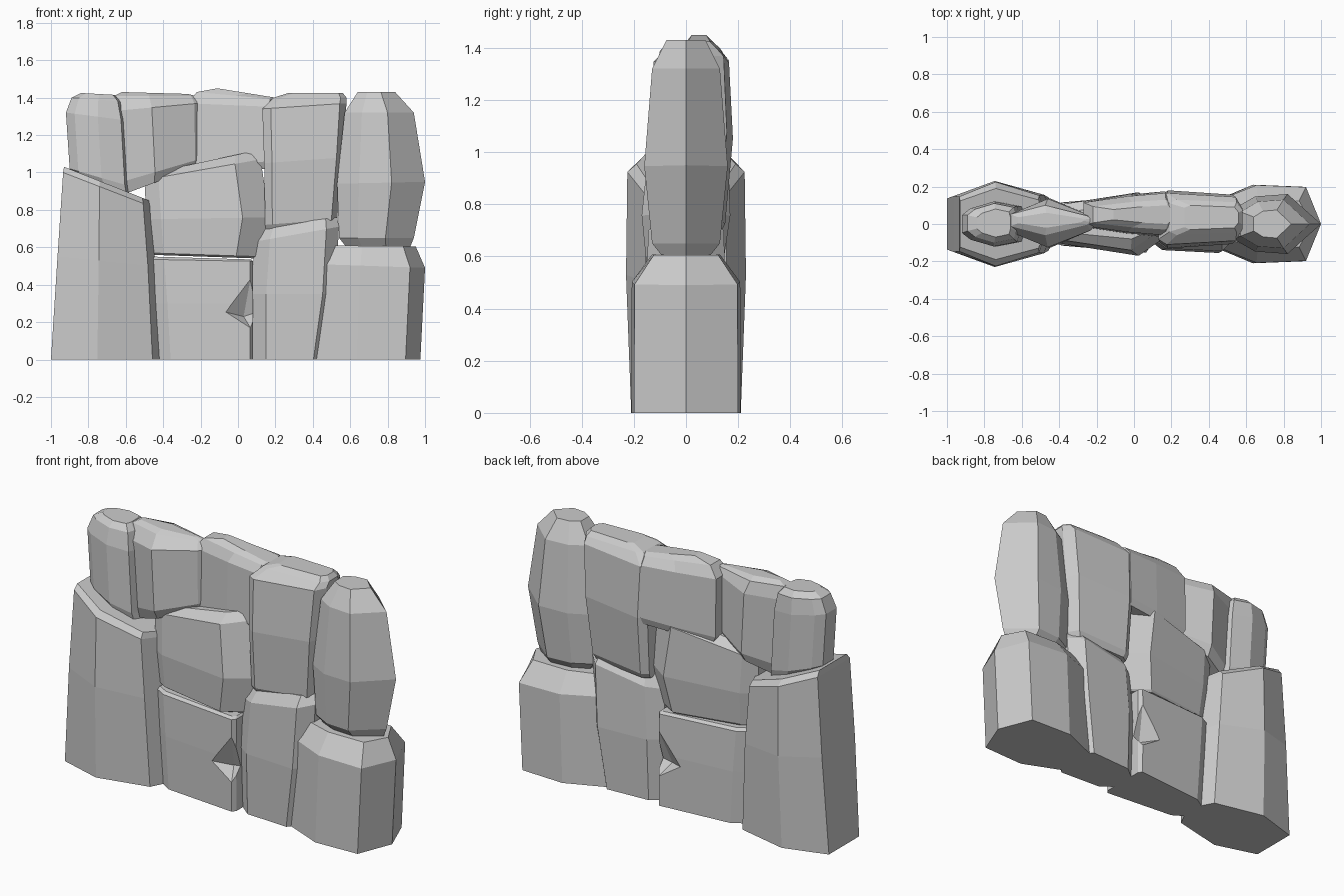
import bpy, bmesh


def stone(name, section, rings):
    """Loft a faceted stone upward. section: (u, v) across the half outline;
    ring: (z_left, z_right, x_left, x_right, y_front, y_back)."""
    bm = bmesh.new()
    loops = []
    for zl, zr, xl, xr, yf, yb in rings:
        c = (yf + yb) / 2
        h = (yb - yf) / 2
        outline = [(u, -v) for u, v in section]
        outline += [(u, v) for u, v in reversed(section) if v > 0]
        loops.append([bm.verts.new((xl + u * (xr - xl), c + v * h, zl + u * (zr - zl)))
                      for u, v in outline])
    n = len(loops[0])
    for a, b in zip(loops, loops[1:]):
        for i in range(n):
            j = (i + 1) % n
            bm.faces.new((a[i], a[j], b[j], b[i]))
    bm.faces.new(loops[0])
    bm.faces.new(loops[-1])
    return finish(name, bm)


def finish(name, bm):
    bmesh.ops.recalc_face_normals(bm, faces=bm.faces[:])
    me = bpy.data.meshes.new(name)
    bm.to_mesh(me)
    bm.free()
    ob = bpy.data.objects.new(name, me)
    bpy.context.collection.objects.link(ob)
    return ob


# Left column: big post and the smaller stone on top
stone("left_base_stone", [(0, .65), (.42, 1), (.92, .68), (1, .25)], [
    (0, 0, -1, -.41, -.21, .21),
    (.55, .5, -.965, -.44, -.23, .23),
    (1.0, .82, -.935, -.47, -.225, .225),
    (1.03, .85, -.93, -.475, -.19, .19)])
stone("left_top_stone", [(0, .4), (.15, .7), (.55, 1), (.95, .8), (1, .4)], [
    (.98, .86, -.86, -.58, -.10, .10),
    (1.02, .93, -.90, -.59, -.12, .12),
    (1.32, 1.28, -.92, -.61, -.12, .12),
    (1.4, 1.38, -.89, -.63, -.10, .11),
    (1.425, 1.415, -.84, -.66, -.07, .08)])

# Upper middle stones
stone("upper_left_wedge", [(0, .4), (.43, 1), (.95, .3), (1, .1)], [
    (.88, 1.03, -.62, -.22, -.09, .10),
    (.95, 1.07, -.62, -.21, -.125, .135),
    (1.33, 1.37, -.65, -.21, -.125, .135),
    (1.41, 1.41, -.66, -.23, -.06, .10),
    (1.43, 1.42, -.62, -.27, -.02, .06)])
stone("upper_middle_stone", [(0, .55), (.5, .85), (.93, 1), (1, .6)], [
    (1.0, 1.02, -.25, .19, -.05, .16),
    (1.04, 1.06, -.27, .20, -.07, .175),
    (1.37, 1.35, -.27, .20, -.06, .165),
    (1.43, 1.39, -.22, .20, -.03, .13),
    (1.45, 1.40, -.11, .20, .0, .10)])
stone("upper_right_stone", [(0, .8), (.1, 1), (.92, .85), (1, .4)], [
    (.69, .71, .15, .51, -.09, .13),
    (.72, .75, .145, .53, -.11, .15),
    (1.05, 1.08, .14, .56, -.13, .18),
    (1.34, 1.37, .13, .58, -.11, .165),
    (1.40, 1.40, .19, .58, -.06, .13),
    (1.425, 1.425, .27, .56, -.03, .10)])

# Middle lintel stone
stone("middle_stone", [(0, .3), (.12, .6), (.78, 1), (1, .4)], [
    (.56, .54, -.47, .11, -.13, .13),
    (.57, .55, -.47, .12, -.15, .14),
    (.75, .76, -.49, .17, -.17, .17),
    (.96, 1.07, -.50, .12, -.14, .16),
    (1.0, 1.12, -.45, .11, -.08, .10)])

# Lower middle stones
low = stone("lower_left_stone", [(0, .5), (.12, .75), (.97, 1), (1, .85)], [
    (0, 0, -.42, .08, -.15, .15),
    (.3, .3, -.44, .08, -.155, .155),
    (.535, .525, -.46, .08, -.15, .15),
    (.55, .535, -.45, .07, -.13, .13)])
stone("lower_right_stone", [(0, .5), (.18, .9), (.85, 1), (1, .5)], [
    (0, 0, .08, .46, -.14, .14),
    (.35, .35, .07, .52, -.155, .155),
    (.63, .71, .09, .54, -.145, .145),
    (.71, .76, .12, .53, -.10, .10)])

# Right column
stone("right_base_stone", [(0, .55), (.4, 1), (.86, .95), (1, 0)], [
    (0, 0, .41, .975, -.21, .21),
    (.51, .49, .425, 1, -.208, .208),
    (.61, .605, .47, .95, -.13, .13)])
stone("right_top_stone", [(0, .5), (.25, .92), (.62, 1), (1, 0)], [
    (.60, .60, .58, .92, -.09, .09),
    (.65, .65, .54, .94, -.13, .13),
    (.94, .95, .53, 1, -.16, .16),
    (1.32, 1.32, .57, .94, -.13, .13),
    (1.43, 1.43, .64, .84, -.075, .075)])

# Chipped corners on the lower left stone, front and back
for side in (-1, 1):
    bm = bmesh.new()
    for x, y, z in [(-.09, .16, .26), (.09, .2, .56), (.09, .2, .13),
                    (.03, .08, .23), (.12, .10, .26), (-.1, .2, .26)]:
        bm.verts.new((x, y * side, z))
    bmesh.ops.convex_hull(bm, input=bm.verts[:])
    cutter = finish("chip_cutter", bm)
    cutter.hide_render = True
    cutter.hide_viewport = True
    mod = low.modifiers.new("chip", 'BOOLEAN')
    mod.operation = 'DIFFERENCE'
    mod.solver = 'EXACT'
    mod.object = cutter
